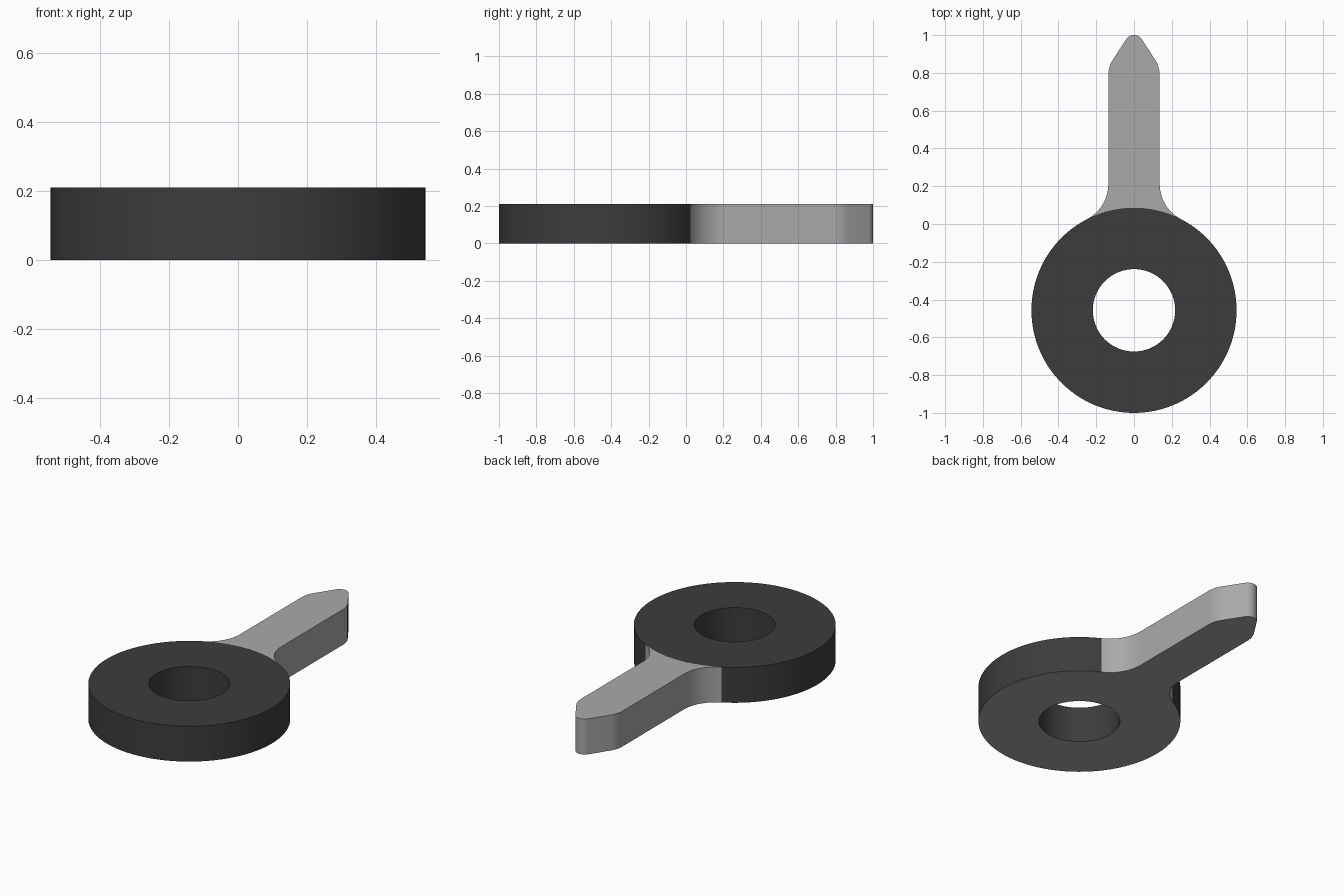
import bpy, bmesh, math
from mathutils import Vector

if "Cube" in bpy.data.objects:
    bpy.data.objects.remove(bpy.data.objects["Cube"])

H = 0.21                    # thickness
CY, R, HOLE = -0.457, 0.543, 0.218
W = 0.136                   # half width of the arm
SEG = 128


def material(name, v):
    m = bpy.data.materials.new(name)
    m.diffuse_color = (v, v, v, 1)
    m.use_nodes = True
    m.node_tree.nodes["Principled BSDF"].inputs["Base Color"].default_value = m.diffuse_color
    return m


dark = material("dark grey", 0.046)
light = material("light grey", 0.40)


def arc(cx, cy, r, a0, a1, n):
    return [Vector((cx + r * math.cos(a0 + (a1 - a0) * i / n),
                    cy + r * math.sin(a0 + (a1 - a0) * i / n))) for i in range(n + 1)]


def finish(name, bm, mats):
    bmesh.ops.recalc_face_normals(bm, faces=bm.faces)
    mesh = bpy.data.meshes.new(name)
    bm.to_mesh(mesh)
    bm.free()
    for m in mats:
        mesh.materials.append(m)
    ob = bpy.data.objects.new(name, mesh)
    bpy.context.collection.objects.link(ob)
    bpy.ops.object.select_all(action='DESELECT')
    ob.select_set(True)
    bpy.context.view_layer.objects.active = ob
    bpy.ops.object.shade_smooth_by_angle(angle=math.radians(30))


# Ring: rectangular section spun into a washer, with a light underside
bm = bmesh.new()
section = [(HOLE, 0), (R, 0), (R, H), (HOLE, H)]
loops = []
for i in range(SEG):
    a = 2 * math.pi * i / SEG
    loops.append([bm.verts.new((r * math.cos(a), CY + r * math.sin(a), z)) for r, z in section])
for i in range(SEG):
    p, q = loops[i], loops[(i + 1) % SEG]
    for j in range(4):
        k = (j + 1) % 4
        f = bm.faces.new((p[j], p[k], q[k], q[j]))
        f.material_index = 1 if j == 0 else 0
finish("ring", bm, [dark, light])

# Arm: right half outline, from the ring fillet to the rounded point
fil = 0.21
fx = W + fil
fy = CY + math.sqrt((R + fil) ** 2 - fx ** 2)
ring_ang = math.atan2(fy - CY, fx)
half = arc(fx, fy, fil, ring_ang + math.pi, math.pi, 14)       # fillet to the ring
slope = math.radians(33)                                       # angle of the point's flanks
tip_r, bend_r = 0.05, 0.15
tip_y = 1 - tip_r
touch = Vector((tip_r * math.cos(slope), tip_y + tip_r * math.sin(slope)))
corner_y = touch.y - (W - touch.x) / math.tan(slope)
bend_y = corner_y - bend_r * math.tan(slope / 2)
half += arc(W - bend_r, bend_y, bend_r, 0, slope, 8)           # shoulder
half += arc(0, tip_y, tip_r, slope, math.pi / 2, 8)            # tip
outline = half + [Vector((-p.x, p.y)) for p in reversed(half[:-1])]
outline += arc(0, CY, R, math.pi - ring_ang, ring_ang, 24)[1:-1]  # seat against the ring

bm = bmesh.new()
face = bm.faces.new([bm.verts.new((p.x, p.y, 0)) for p in outline])
ext = bmesh.ops.extrude_face_region(bm, geom=[face], use_keep_orig=True)
top = [v for v in ext["geom"] if isinstance(v, bmesh.types.BMVert)]
bmesh.ops.translate(bm, verts=top, vec=(0, 0, H))
finish("pointed_arm", bm, [light])
